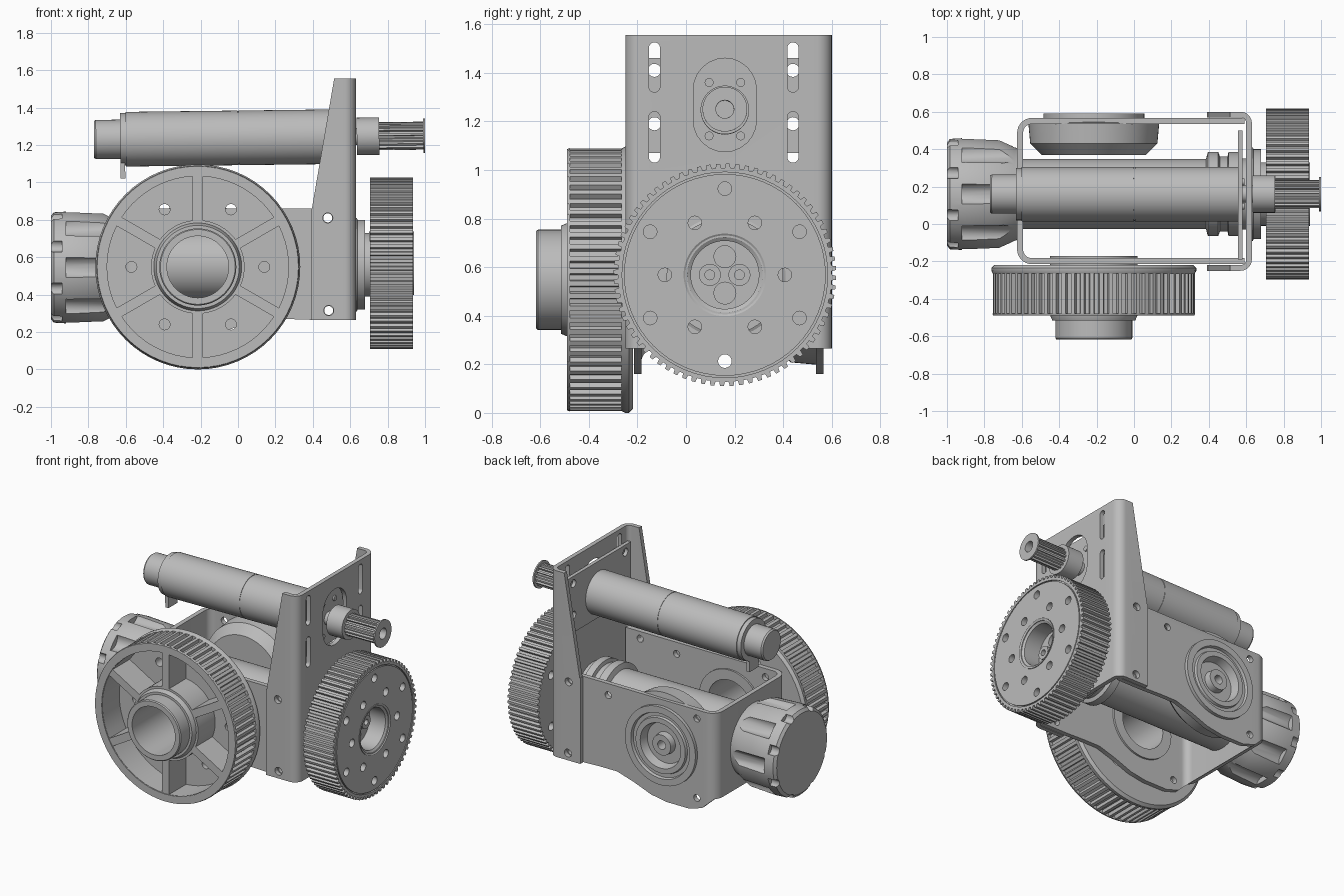
import bpy
import bmesh
from math import sin, cos, asin, pi, radians
from mathutils import Matrix, Vector

if "Cube" in bpy.data.objects:
    bpy.data.objects.remove(bpy.data.objects["Cube"], do_unlink=True)

grey = bpy.data.materials.new("machined_grey")
grey.use_nodes = True
grey.diffuse_color = (0.5, 0.5, 0.5, 1)
grey.node_tree.nodes["Principled BSDF"].inputs["Base Color"].default_value = grey.diffuse_color
parts = []


def place(axis, along, u, v):
    return {"x": (along, u, v), "y": (u, along, v), "z": (u, v, along)}[axis]


def finish(name, bm, is_part):
    bmesh.ops.recalc_face_normals(bm, faces=bm.faces)
    mesh = bpy.data.meshes.new(name)
    bm.to_mesh(mesh)
    bm.free()
    obj = bpy.data.objects.new(name, mesh)
    bpy.context.scene.collection.objects.link(obj)
    if is_part:
        parts.append(obj)
    else:
        obj.hide_render = True
    return obj


def prism(name, outline, axis, start, end, is_part=True):
    """Extrude a flat outline along an axis."""
    bm = bmesh.new()
    face = bm.faces.new([bm.verts.new(place(axis, start, u, v)) for u, v in outline])
    moved = bmesh.ops.extrude_face_region(bm, geom=[face])["geom"]
    shift = Vector(place(axis, end - start, 0, 0))
    bmesh.ops.translate(bm, vec=shift, verts=[g for g in moved if isinstance(g, bmesh.types.BMVert)])
    return finish(name, bm, is_part)


def lathe(name, profile, axis, centre, is_part=True, closed=False):
    """Revolve (along, radius) points about an axis through the centre."""
    bm = bmesh.new()
    verts = [bm.verts.new(place(axis, t, centre[0] + r, centre[1])) for t, r in profile]
    edges = [bm.edges.new(pair) for pair in zip(verts, verts[1:])]
    if closed:
        edges.append(bm.edges.new((verts[-1], verts[0])))
    bmesh.ops.spin(bm, geom=verts + edges, cent=place(axis, 0, *centre),
                   axis=place(axis, 1, 0, 0), angle=2 * pi, steps=64)
    bmesh.ops.remove_doubles(bm, verts=bm.verts, dist=0.0001)
    return finish(name, bm, is_part)


def cylinder(name, axis, centre, radius, start, end, is_part=True):
    return lathe(name, [(start, 0), (start, radius), (end, radius), (end, 0)], axis, centre, is_part)


def ring(centre, radius, count, phase=0):
    angles = [phase + 2 * pi * i / count for i in range(count)]
    return [(centre[0] + radius * cos(a), centre[1] + radius * sin(a)) for a in angles]


def drill(axis, centres, radius, start, end):
    return [prism("cutter", ring(c, radius, 20), axis, start, end, False) for c in centres]


def slot(u, low, high, half):
    arc = [pi * i / 12 for i in range(13)]
    top = [(u + half * cos(a), high - half + half * sin(a)) for a in arc]
    return top + [(u - half * cos(a), low + half - half * sin(a)) for a in arc]


def toothed(centre, outer, inner, count):
    pts = []
    for i in range(count):
        for frac, r in ((0, inner), (0.4, inner), (0.5, outer), (0.9, outer)):
            a = 2 * pi * (i + frac) / count
            pts.append((centre[0] + r * cos(a), centre[1] + r * sin(a)))
    return pts


def carve(obj, cutters, operation="DIFFERENCE"):
    for cutter in cutters:
        mod = obj.modifiers.new("cut", "BOOLEAN")
        mod.operation, mod.solver, mod.object = operation, "EXACT", cutter
    graph = bpy.context.evaluated_depsgraph_get()
    mesh = bpy.data.meshes.new_from_object(obj.evaluated_get(graph))
    obj.modifiers.clear()
    obj.data = mesh
    for cutter in cutters:
        bpy.data.objects.remove(cutter, do_unlink=True)


def channel(name, tip, web, y_low, y_high, radius, thick, bottom, top):
    """Bent sheet channel, open towards the tip."""
    side = 1 if web > tip else -1

    def rail(inset):
        r, cx = radius - inset, web - side * radius
        bend = [pi / 2 * i / 8 for i in range(9)]
        low = [(cx + side * r * sin(a), y_low + radius - r * cos(a)) for a in bend]
        high = [(cx + side * r * cos(a), y_high - radius + r * sin(a)) for a in bend]
        return [(tip, y_low + inset)] + low + high + [(tip, y_high - inset)]
    return prism(name, rail(0) + rail(thick)[::-1], "z", bottom, top)


drive = (0.16, 0.56)      # lower motor axis (y, z)
upper = (0.16, 1.25)      # upper motor axis (y, z)
wheel = (-0.215, 0.548)   # front wheel axis (x, z)

# Upright mounting bracket with tapering side flanges
bracket = channel("mounting_bracket", 0.39, 0.63, -0.25, 0.6, 0.06, 0.03, 0.265, 1.555)
cutters = [prism("cutter", [(0.3, 0.86), (0.395, 0.86), (0.515, 1.56), (0.515, 1.7), (0.3, 1.7)],
                 "y", -1, 1, False)]
for y in (-0.13, 0.44):
    for low, high in ((1.03, 1.24), (1.32, 1.525)):
        cutters.append(prism("cutter", slot(y, low, high, 0.023), "x", 0.5, 0.8, False))
cutters.append(prism("cutter", slot(upper[0], 1.075, 1.46, 0.13), "x", 0.5, 0.8, False))
cutters += drill("y", [(0.48, 0.81), (0.485, 0.315)], 0.027, -1, 1)
carve(bracket, cutters)

# Wrapped support strap with a wavy lower edge
strap = channel("support_strap", 0.59, -0.625, -0.215, 0.567, 0.08, 0.032, 0, 1)
edge = [(-0.7, 0.86), (0.7, 0.86), (0.7, 0.265), (0.4, 0.265), (0.25, 0.27), (0.13, 0.27), (0, 0.23),
        (-0.13, 0.18), (-0.25, 0.16), (-0.42, 0.16), (-0.52, 0.19), (-0.6, 0.265), (-0.7, 0.27)]
carve(strap, [prism("cutter", edge, "y", -1, 1, False)], "INTERSECT")
cutters = drill("y", [wheel], 0.2, -1, 1)
cutters += drill("y", [(-0.48, 0.8), (-0.48, 0.25), (0.2, 0.78), (0.48, 0.81), (0.485, 0.315)], 0.024, -1, 1)
carve(strap, cutters)

# Upper motor, its mounting plate and pinion, very slightly tilted
first = len(parts)
lathe("upper_motor", [(-0.77, 0), (-0.77, 0.098), (-0.76, 0.105), (-0.63, 0.105), (-0.63, 0.14),
                      (-0.6, 0.14), (-0.6, 0.146), (0, 0.146), (0, 0.143), (0.005, 0.143),
                      (0.005, 0.146), (0.56, 0.146), (0.56, 0)], "x", upper)
prism("motor_connector", [(0.1, 1.04), (0.2, 1.04), (0.2, 1.16), (0.1, 1.16)], "x", -0.63, -0.605)
cylinder("upper_motor_shaft", "x", upper, 0.045, 0.55, 0.7)
lathe("pinion_hub", [(0.635, 0), (0.635, 0.1), (0.755, 0.1), (0.755, 0)], "x", upper)
pinion = prism("pinion", toothed(upper, 0.075, 0.06, 16), "x", 0.75, 0.992)
carve(pinion, drill("x", [upper], 0.037, 0.9, 1.1))
lathe("pinion_flange", [(0.99, 0.037), (0.99, 0.092), (1, 0.092), (1, 0.037)], "x", upper, closed=True)
for obj in parts[first:]:
    pivot = Matrix.Translation((1, 0, upper[1]))
    obj.data.transform(pivot @ Matrix.Rotation(-0.012, 4, "Y") @ pivot.inverted())
plate = prism("motor_plate", [(-0.19, 1.07), (0.5, 1.07), (0.5, 1.46), (-0.19, 1.46)], "x", 0.555, 0.58)
carve(plate, drill("x", [(y, z) for y in (-0.13, 0.44) for z in (1.19, 1.41)], 0.027, 0.5, 0.6))
for y in (-0.065, 0.065):
    for z in (-0.11, 0.11):
        cylinder("motor_screw", "x", (upper[0] + y, upper[1] + z), 0.018, 0.57, 0.59)

# Lower motor: fluted end cap, long body with collars, output bearing
cap = lathe("motor_cap", [(-1, 0), (-1, 0.275), (-0.985, 0.295), (-0.9, 0.3), (-0.72, 0.292),
                          (-0.64, 0.25), (-0.6, 0.24), (-0.6, 0)], "x", (0.16, 0.545))
cutters = drill("x", ring((0.16, 0.545), 0.32, 8), 0.06, -0.92, -0.5)
cutters += drill("x", ring((0.16, 0.545), 0.3, 8, pi / 8), 0.032, -1.1, -0.94)
carve(cap, cutters)
lathe("lower_motor", [(-0.62, 0), (-0.62, 0.188), (0.385, 0.188), (0.395, 0.225), (0.45, 0.225),
                      (0.46, 0.2), (0.5, 0.2), (0.505, 0.225), (0.555, 0.225), (0.56, 0.19),
                      (0.61, 0.19), (0.61, 0)], "x", drive)
lathe("output_bearing", [(0.6, 0), (0.6, 0.25), (0.635, 0.25), (0.64, 0.24), (0.68, 0.24),
                         (0.68, 0.17), (0.72, 0.17), (0.72, 0)], "x", drive)

# Side pulley with two rings of bolt holes
side = (0.16, 0.568)
pulley = prism("side_pulley", toothed(side, 0.458, 0.44, 72), "x", 0.705, 0.935)
cutters = drill("x", ring(side, 0.355, 6, pi / 6) + ring(side, 0.247, 6), 0.028, 0.6, 1)
cutters.append(cylinder("cutter", "x", side, 0.155, 0.6, 1, False))
cutters.append(lathe("cutter", [(0.925, 0.415), (0.925, 0.423), (1, 0.423), (1, 0.415)],
                     "x", side, False, True))
carve(pulley, cutters)
lathe("pulley_bushing", [(0.7, 0.14), (0.7, 0.17), (0.94, 0.17), (0.92, 0.14)], "x", side, closed=True)
output = cylinder("output_face", "x", side, 0.145, 0.7, 0.8)
carve(output, drill("x", ring(side, 0.075, 2, pi / 2), 0.045, 0.75, 0.9))
for y in (0.098, 0.22):
    lathe("output_boss", [(0.79, 0.02), (0.79, 0.045), (0.83, 0.045), (0.83, 0.02)],
          "x", (y, side[1]), closed=True)

# Front spoked toothed wheel
front = prism("front_wheel", toothed(wheel, 0.54, 0.518, 66), "y", -0.485, -0.24)
cutters = []
for i in range(6):
    pocket = []
    for r, order in ((0.485, 1), (0.25, -1)):
        half = pi / 6 - asin(0.027 / r)
        pocket += [(wheel[0] + r * cos(a), wheel[1] + r * sin(a))
                   for a in (i * pi / 3 + order * half * k / 5 for k in range(-5, 6))]
    cutters.append(prism("cutter", pocket, "y", -0.6, -0.3, False))
cutters += drill("y", ring(wheel, 0.355, 6), 0.029, -0.6, 0)
cutters.append(cylinder("cutter", "y", wheel, 0.2, -0.7, 0, False))
carve(front, cutters)
lathe("wheel_front_rim", [(-0.49, 0.487), (-0.49, 0.538), (-0.478, 0.542), (-0.478, 0.487)],
      "y", wheel, closed=True)
flange = lathe("wheel_back_flange", [(-0.265, 0.2), (-0.265, 0.54), (-0.25, 0.548), (-0.235, 0.548),
                                     (-0.218, 0.53), (-0.218, 0.2)], "y", wheel, closed=True)
carve(flange, drill("y", ring(wheel, 0.355, 6), 0.029, -0.6, 0))
lathe("wheel_hub", [(-0.617, 0.165), (-0.617, 0.2), (-0.61, 0.206), (-0.515, 0.206), (-0.515, 0.222),
                    (-0.485, 0.235), (-0.17, 0.235), (-0.17, 0.165)], "y", wheel, closed=True)

# Rear bearing housing set in the back of the strap
lathe("rear_bearing", [(0.37, 0), (0.37, 0.28), (0.43, 0.34), (0.54, 0.35), (0.55, 0.27), (0.59, 0.27),
                       (0.59, 0.225), (0.57, 0.22), (0.57, 0.195), (0.587, 0.19), (0.587, 0.155),
                       (0.53, 0.14), (0.53, 0.075), (0.575, 0.07), (0.575, 0.03), (0.5, 0.03), (0.5, 0)],
      "y", wheel)

# One colour, smooth curves with crisp edges
bpy.ops.object.select_all(action="DESELECT")
for obj in parts:
    obj.data.materials.clear()
    obj.data.materials.append(grey)
    obj.select_set(True)
bpy.context.view_layer.objects.active = parts[0]
bpy.ops.object.shade_smooth_by_angle(angle=radians(30))
